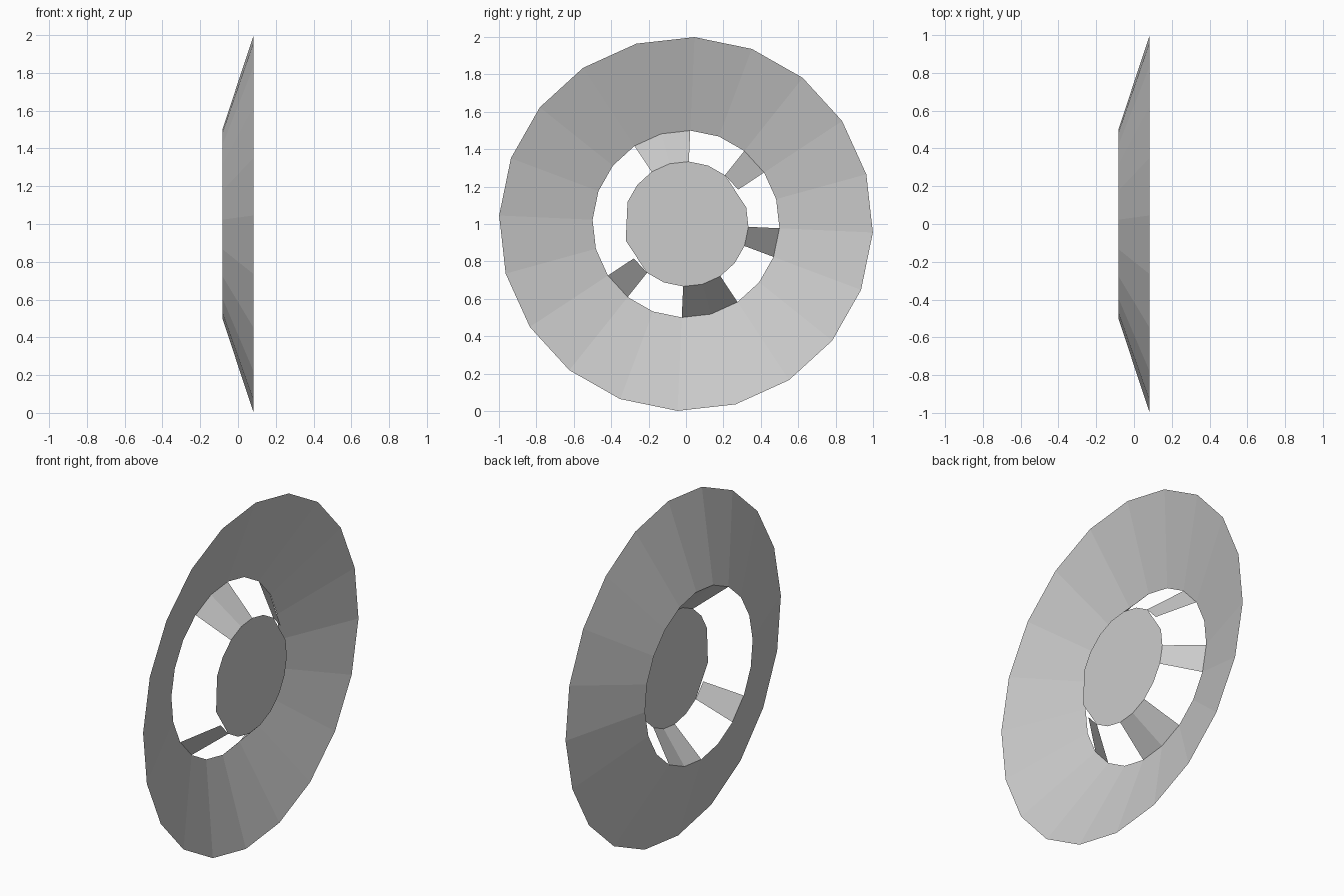
import bpy, bmesh, math

cube = bpy.data.objects.get("Cube")
if cube:
    bpy.data.objects.remove(cube, do_unlink=True)

SIDES = 20
TWIST = math.radians(-2.6)
RIM, THROAT, HUB = (1.0, 0.083), (0.5, -0.083), (0.334, 0.083)   # radius, x

grey = bpy.data.materials.new("plain grey")
grey.use_nodes = True
colour = (0.6, 0.6, 0.6, 1)
grey.diffuse_color = colour
grey.node_tree.nodes["Principled BSDF"].inputs["Base Color"].default_value = colour


def point(circle, step):
    radius, x = circle
    a = TWIST + math.tau * step / SIDES
    return (x, radius * math.cos(a), 1 + radius * math.sin(a))


def make_part(name, polygons):
    bm = bmesh.new()
    for poly in polygons:
        bm.faces.new([bm.verts.new(p) for p in poly])
    bmesh.ops.remove_doubles(bm, verts=bm.verts, dist=0.0001)
    mesh = bpy.data.meshes.new(name)
    bm.to_mesh(mesh)
    bm.free()
    mesh.materials.append(grey)
    obj = bpy.data.objects.new(name, mesh)
    bpy.context.collection.objects.link(obj)


def band(inner, outer, steps):
    return [[point(inner, s), point(outer, s), point(outer, s + 1), point(inner, s + 1)]
            for s in steps]


# Wide dished ring
make_part("dish_ring", band(THROAT, RIM, range(SIDES)))

# Flat hub with three clipped corners
make_part("hub_disc", [[point(HUB, s) for s in range(SIDES) if s not in (2, 10, 12)]])

# Slanted spokes from the throat up to the hub: first step and width in steps
spokes = {"top": (5, 2), "upper": (2, 1), "side": (-1, 1), "bottom": (-5, 2), "lower": (-8, 1)}
for place, (first, width) in spokes.items():
    make_part(place + "_spoke", band(HUB, THROAT, range(first, first + width)))
